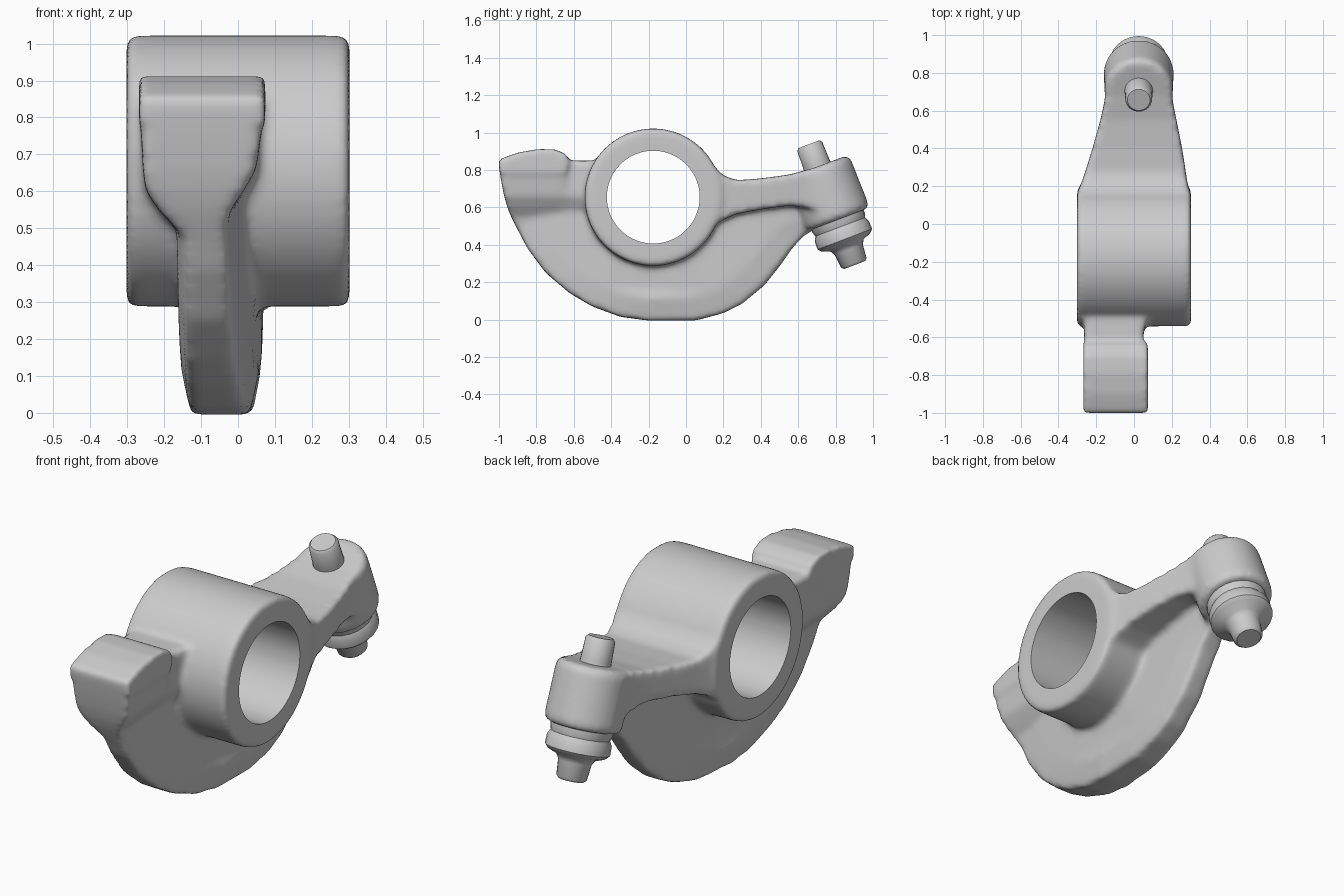
import bpy, bmesh
from math import sin, cos, tau
from mathutils import Vector

if "Cube" in bpy.data.objects:
    bpy.data.objects.remove(bpy.data.objects["Cube"])

CY, CZ = -0.175, 0.655                       # barrel axis (runs along x)
AXIS = Vector((0, 0.354, -0.935))            # tilted adjuster axis
SIDE = Vector((0, 0.935, 0.354))
PIVOT = Vector((0.025, 0.766, 0.65))


def loft(bm, rings):
    """Closed skin through equal-length rings, capped at both ends."""
    vs = [[bm.verts.new(p) for p in r] for r in rings]
    n = len(vs[0])
    for a, b in zip(vs, vs[1:]):
        for i in range(n):
            bm.faces.new((a[i], a[(i + 1) % n], b[(i + 1) % n], b[i]))
    bm.faces.new(vs[0][::-1])
    bm.faces.new(vs[-1])


def ring(center, u, v, r, n=48):
    return [center + u * r * cos(tau * i / n) + v * r * sin(tau * i / n) for i in range(n)]


def barrel(bm, r, profile):
    loft(bm, [ring(Vector((x, CY, CZ)), Vector((0, 1, 0)), Vector((0, 0, 1)), r * k, 96)
              for x, k in profile])


def tilted(bm, profile, n=48):
    """Revolve (radius, distance) pairs around the adjuster axis."""
    loft(bm, [ring(PIVOT + AXIS * t, Vector((1, 0, 0)), SIDE, r, n) for r, t in profile])


def finish(name, bm):
    bmesh.ops.recalc_face_normals(bm, faces=bm.faces)
    me = bpy.data.meshes.new(name)
    bm.to_mesh(me)
    bm.free()
    ob = bpy.data.objects.new(name, me)
    bpy.context.collection.objects.link(ob)
    return ob


def select(ob):
    bpy.ops.object.select_all(action='DESELECT')
    ob.select_set(True)
    bpy.context.view_layer.objects.active = ob


body = bmesh.new()

# Pivot barrel
barrel(body, 0.367, [(-0.302, 0.975), (-0.29, 1), (0.29, 1), (0.302, 0.975)])

# Curved lower web, thinner at its rim
web = [(-0.95, 0.6), (-0.925, 0.53), (-0.85, 0.385), (-0.75, 0.25), (-0.62, 0.14), (-0.5, 0.07),
       (-0.35, 0.015), (-0.2, -0.005), (0.05, -0.005), (0.2, 0.035), (0.3, 0.085), (0.42, 0.185),
       (0.5, 0.285), (0.57, 0.385), (0.63, 0.45), (0.72, 0.5), (0.74, 0.6), (0.2, 0.6),
       (-0.175, 0.55), (-0.6, 0.62)]


def web_ring(sign, inset, width):
    pts = []
    for y, z in web:
        hw = 0.105 - 0.04 * abs(y + 0.2)
        x = -0.048 + 0.06 * (y + 0.2) + sign * hw * width
        pts.append((x, y + (CY - y) * inset, z + (CZ - z) * inset))
    return pts


loft(body, [web_ring(-1, 0.18, 1), web_ring(-1, 0, 0.76),
            web_ring(1, 0, 0.76), web_ring(1, 0.18, 1)])

# Pad neck: (z, left x, right x, front y)
neck = [(0.49, -0.16, -0.035, -0.905), (0.55, -0.215, -0.02, -0.935), (0.6, -0.25, 0.015, -0.955),
        (0.66, -0.258, 0.05, -0.972), (0.75, -0.262, 0.062, -0.99), (0.85, -0.266, 0.068, -1.003)]
loft(body, [[(l, f, z), (r, f, z), (r, -0.66, z), (min(r, 0.045), -0.62, z),
             (min(r, 0.045) + 0.03, -0.44, z), (l, -0.44, z)] for z, l, r, f in neck])

# Crowned contact pad
crown = [(-0.995, 0.78), (-1.005, 0.855), (-0.9, 0.893), (-0.79, 0.912), (-0.7, 0.91),
         (-0.64, 0.885), (-0.625, 0.85), (-0.64, 0.78)]
loft(body, [[(x, y, z) for y, z in crown] for x in (-0.268, 0.074)])

# Tapered rear arm: (y, left x, right x, bottom z, top z)
arm = [(0.05, -0.3, 0.3, 0.46, 0.86), (0.14, -0.3, 0.3, 0.5, 0.83), (0.2, -0.285, 0.285, 0.535, 0.77),
       (0.27, -0.26, 0.275, 0.565, 0.745), (0.4, -0.22, 0.255, 0.59, 0.755),
       (0.55, -0.178, 0.225, 0.61, 0.775), (0.64, -0.158, 0.207, 0.6, 0.80),
       (0.76, -0.14, 0.19, 0.58, 0.83)]
loft(body, [[(l, y, b), (r, y, b), (r, y, t), (l, y, t)] for y, l, r, b, t in arm])

# Adjuster boss
tilted(body, [(0.165, -0.18), (0.182, -0.155), (0.186, 0.1), (0.175, 0.125)])

rocker = finish("rocker_body", body)

# Fuse the casting and soften its fillets
mod = rocker.modifiers.new("fuse", 'REMESH')
mod.mode = 'VOXEL'
mod.voxel_size = 0.014
mod = rocker.modifiers.new("fillet", 'SMOOTH')
mod.factor = 0.5
mod.iterations = 14

# Shaft bore
cut = bmesh.new()
barrel(cut, 0.248, [(-0.4, 1), (0.4, 1)])
cutter = finish("bore_cutter", cut)
cutter.hide_render = True
mod = rocker.modifiers.new("bore", 'BOOLEAN')
mod.object = cutter
mod.operation = 'DIFFERENCE'
mod.solver = 'EXACT'
select(rocker)
for m in list(rocker.modifiers):
    bpy.ops.object.modifier_apply(modifier=m.name)
bpy.data.objects.remove(cutter)

# Adjuster stud above the boss, nut and tip below it
stud = bmesh.new()
tilted(stud, [(0.08, -0.1), (0.074, -0.2), (0.071, -0.295), (0.06, -0.308)], 24)
stud = finish("adjuster_stud", stud)

nut = bmesh.new()
tilted(nut, [(0.15, 0.08), (0.15, 0.14), (0.142, 0.165), (0.155, 0.19), (0.156, 0.235),
             (0.14, 0.252), (0.095, 0.27), (0.08, 0.295), (0.073, 0.37), (0.06, 0.383)], 24)
nut = finish("adjuster_nut", nut)

for ob in (rocker, stud, nut):
    select(ob)
    bpy.ops.object.shade_smooth_by_angle(angle=0.7)
